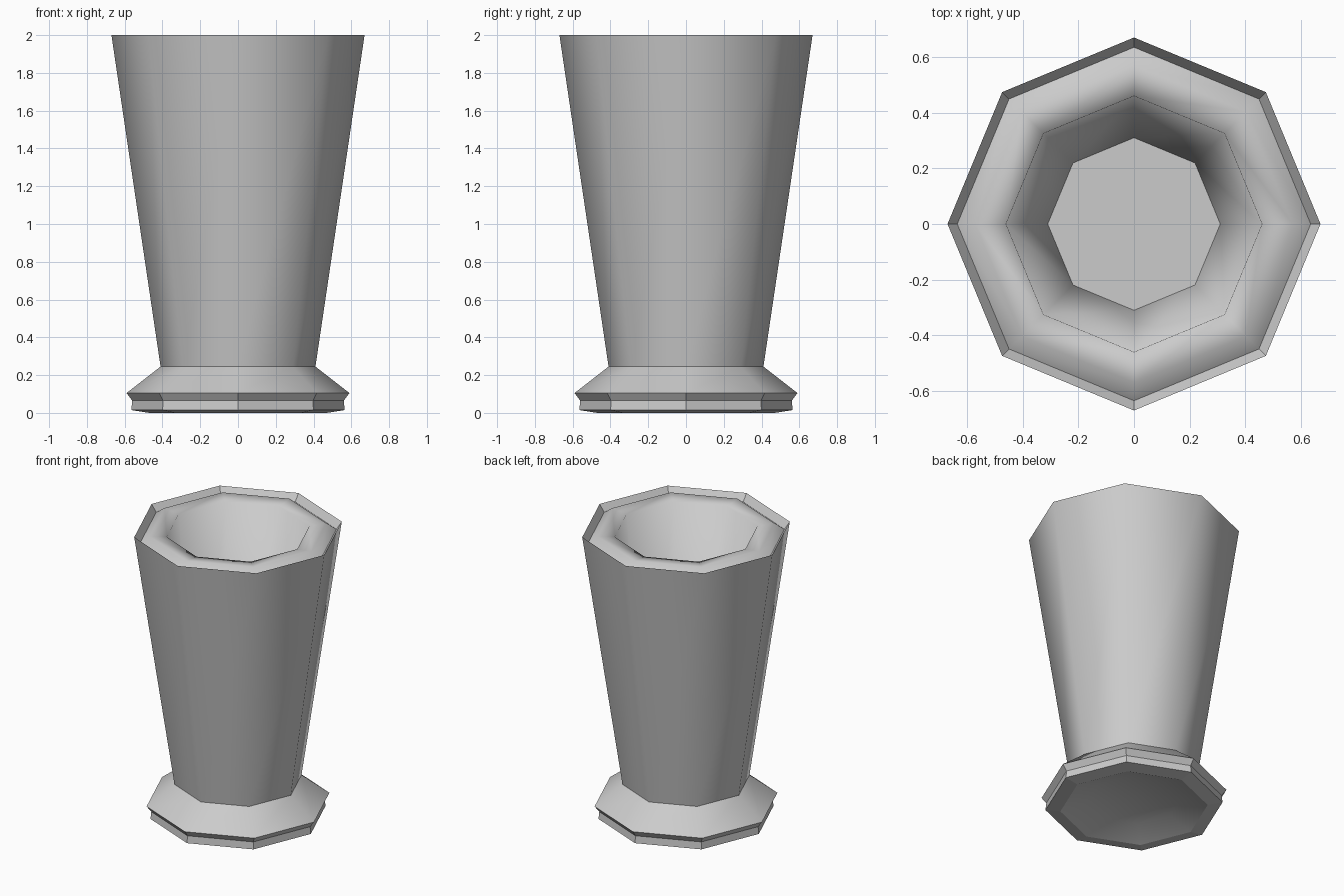
import bpy
import bmesh
import math

if "Cube" in bpy.data.objects:
    bpy.data.objects.remove(bpy.data.objects["Cube"])

SIDES = 8

grey = bpy.data.materials.new("plain grey")
grey.diffuse_color = (0.6, 0.6, 0.6, 1.0)
grey.use_nodes = True
grey.node_tree.nodes["Principled BSDF"].inputs["Base Color"].default_value = grey.diffuse_color


def lathe(name, profile):
    """Revolve (radius, z, sharp ring, smooth next strip) rows into eight sides.
    Rows run from the underside, up the outside, then down the inside."""
    bm = bmesh.new()
    rings = []
    for r, z, sharp, smooth in profile:
        if r == 0:
            rings.append([bm.verts.new((0, 0, z))] * SIDES)
        else:
            rings.append([bm.verts.new((r * math.cos(math.tau * i / SIDES),
                                        r * math.sin(math.tau * i / SIDES), z))
                          for i in range(SIDES)])
    for row, (a, b) in zip(profile, zip(rings, rings[1:])):
        for i in range(SIDES):
            j = (i + 1) % SIDES
            corners = list(dict.fromkeys((a[i], a[j], b[j], b[i])))
            face = bm.faces.new(corners)
            face.smooth = row[3]
    # Hard rings between the separately shaded strips
    for row, ring in zip(profile, rings):
        if row[2] and row[0] > 0:
            for i in range(SIDES):
                edge = bm.edges.get((ring[i], ring[(i + 1) % SIDES]))
                if edge:
                    edge.smooth = False
    mesh = bpy.data.meshes.new(name)
    bm.to_mesh(mesh)
    bm.free()
    mesh.materials.append(grey)
    obj = bpy.data.objects.new(name, mesh)
    bpy.context.collection.objects.link(obj)
    return obj


# Foot: hollow underside, faceted band, flared shoulder
lathe("foot", [
    (0.00, 0.08, False, True),
    (0.30, 0.06, False, True),
    (0.47, 0.00, True, False),
    (0.565, 0.015, True, False),
    (0.56, 0.065, True, False),
    (0.59, 0.105, True, True),
    (0.41, 0.245, True, True),
])

# Cup: tapered outside, grooved rim with a raised bead, inner wall, flat floor
lathe("cup", [
    (0.41, 0.245, True, True),
    (0.67, 2.00, True, False),
    (0.635, 1.95, True, True),
    (0.57, 1.998, False, True),
    (0.46, 1.985, False, True),
    (0.31, 0.22, True, False),
    (0.00, 0.22, False, False),
])
